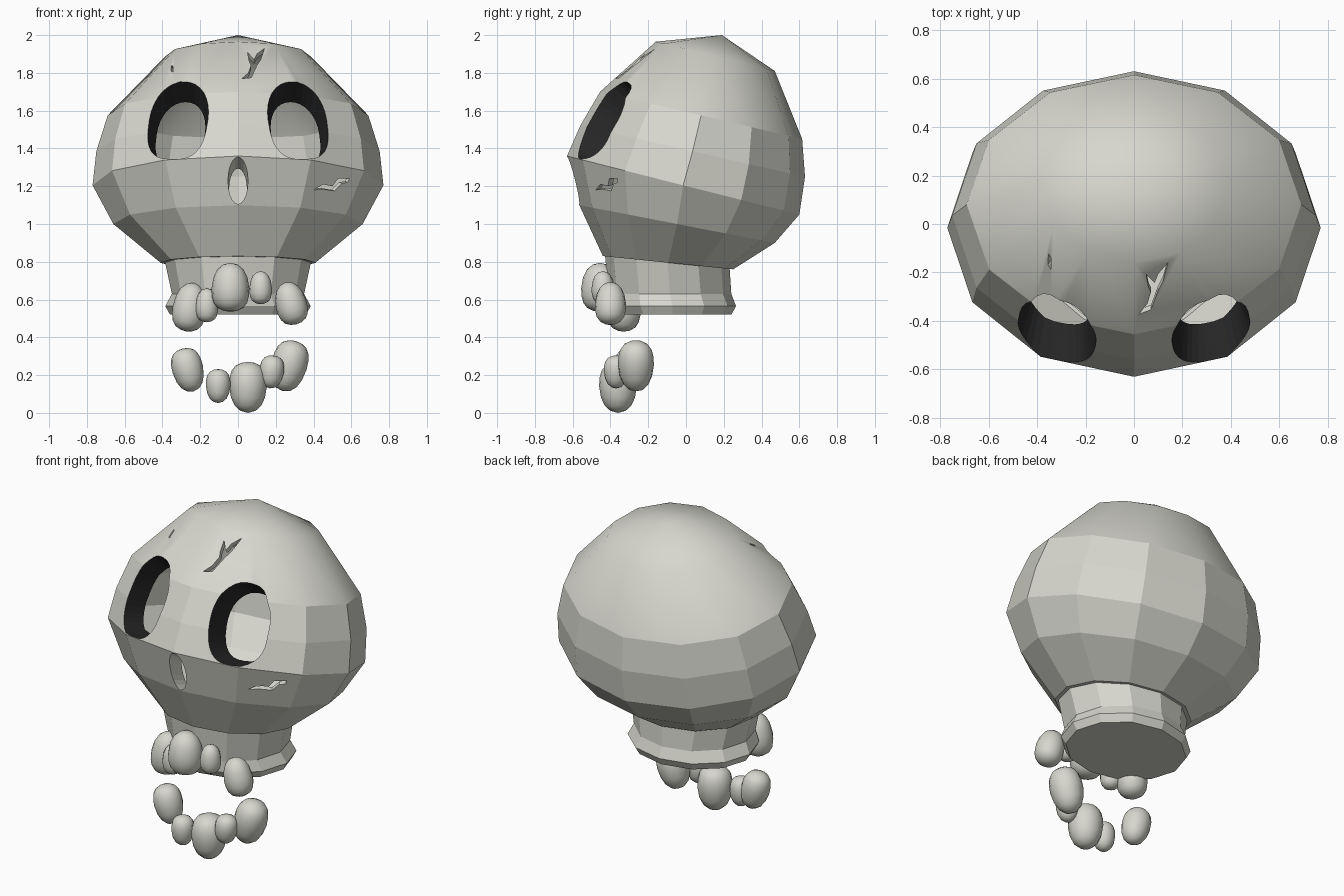
import bpy, bmesh, math
from mathutils import Vector
from mathutils.bvhtree import BVHTree

cube = bpy.data.objects.get("Cube")
if cube:
    bpy.data.objects.remove(cube, do_unlink=True)


def material(name, color):
    mat = bpy.data.materials.new(name)
    mat.use_nodes = True
    mat.diffuse_color = color
    mat.node_tree.nodes["Principled BSDF"].inputs["Base Color"].default_value = color
    return mat


bone = material("bone", (0.68, 0.68, 0.62, 1))
dark = material("socket_black", (0.02, 0.02, 0.02, 1))
WALL_BONE, WALL_DARK, FLOOR = 0, 1, 2
SIDES = 12


def make_object(name, bm, mats):
    mesh = bpy.data.meshes.new(name)
    bm.to_mesh(mesh)
    bm.free()
    for mat in mats:
        mesh.materials.append(mat)
    obj = bpy.data.objects.new(name, mesh)
    bpy.context.collection.objects.link(obj)
    return obj


def bridge(bm, upper, lower):
    n = len(upper)
    return [bm.faces.new((upper[i], upper[(i + 1) % n], lower[(i + 1) % n], lower[i]))
            for i in range(n)]


def tilted_ring(bm, half_width, y_front, z_front, y_back, z_back):
    front, back = Vector((0, y_front, z_front)), Vector((0, y_back, z_back))
    verts = []
    for i in range(SIDES):
        a = math.tau * i / SIDES
        p = front.lerp(back, (1 - math.cos(a)) / 2)
        p.x = half_width * math.sin(a)
        verts.append(bm.verts.new(p))
    return verts


# Skull: tilted twelve-sided dome, smooth on the crown, faceted below
bm = bmesh.new()
rings = [tilted_ring(bm, *r) for r in (
    (0.385, -0.16, 1.965, 0.47, 1.81),
    (0.69, -0.455, 1.70, 0.615, 1.45),
    (0.75, -0.56, 1.52, 0.63, 1.25),
    (0.77, -0.63, 1.36, 0.60, 1.05),
    (0.66, -0.565, 1.10, 0.47, 0.90),
    (0.41, -0.44, 0.83, 0.25, 0.76))]
pole = bm.verts.new((0, 0.19, 2.0))
crown = [bm.faces.new((pole, rings[0][(i + 1) % SIDES], rings[0][i])) for i in range(SIDES)]
for k, (upper, lower) in enumerate(zip(rings, rings[1:])):
    faces = bridge(bm, upper, lower)
    if k == 0:
        crown += faces
for face in crown:
    face.smooth = True
bm.faces.new(rings[-1])
bmesh.ops.recalc_face_normals(bm, faces=bm.faces)
surface = BVHTree.FromBMesh(bm)
skull = make_object("skull", bm, (bone, dark, bone))


# Openings: outlines projected onto the skull and pushed inward
def add_opening(bm, outline, inward, depth, taper, wall):
    hits = [surface.ray_cast(Vector((x, -2, z)), Vector((0, 1, 0)))[0] for x, z in outline]
    center = sum(hits, Vector()) / len(hits)
    push = Vector(inward).normalized()

    def layer(scale, offset):
        return [bm.verts.new(center + (h - center) * scale + push * offset) for h in hits]

    outer, inner = layer(2 - taper, -depth), layer(taper, depth)
    walls = bridge(bm, outer, inner)
    caps = [bm.faces.new(outer), bm.faces.new(inner)]
    for face in walls:
        face.material_index = wall
    for face in caps:
        face.material_index = FLOOR
    bmesh.ops.recalc_face_normals(bm, faces=walls + caps)
    bmesh.ops.triangulate(bm, faces=caps)


def soft(value, power):
    return math.copysign(abs(value) ** power, value)


def eye_outline(side, count=32):
    points = []
    for i in range(count):
        a = math.tau * i / count
        c, s = math.cos(a), math.sin(a)
        power = 0.95 if s > 0 else 0.7
        dz = 0.205 * soft(s, power)
        points.append((side * (0.315 + 0.155 * soft(c, power) - 0.15 * dz), 1.548 + dz))
    return points


cut = bmesh.new()
for side in (-1, 1):
    add_opening(cut, eye_outline(side), (-0.08 * side, 0.85, -0.45), 0.15, 0.82, WALL_DARK)
nose = [(0.053 * math.cos(math.tau * i / 20), 1.23 + 0.125 * math.sin(math.tau * i / 20))
        for i in range(20)]
add_opening(cut, nose, (0, 0.9, -0.4), 0.12, 0.9, WALL_BONE)
forehead_crack = [(0.02, 1.77), (0.07, 1.775), (0.1, 1.84), (0.12, 1.87), (0.14, 1.93),
                  (0.1, 1.9), (0.085, 1.87), (0.05, 1.91), (0.06, 1.86), (0.07, 1.84),
                  (0.055, 1.8)]
cheek_crack = [(0.4, 1.18), (0.45, 1.21), (0.5, 1.2), (0.53, 1.24), (0.59, 1.24),
               (0.58, 1.22), (0.55, 1.215), (0.51, 1.175), (0.45, 1.185)]
temple_chip = [(-0.355, 1.81), (-0.343, 1.805), (-0.343, 1.835), (-0.353, 1.84)]
add_opening(cut, forehead_crack, (0, 0.65, -0.75), 0.03, 1, WALL_BONE)
add_opening(cut, cheek_crack, (-0.5, 0.85, 0.2), 0.03, 1, WALL_BONE)
add_opening(cut, temple_chip, (0.4, 0.6, -0.7), 0.03, 1, WALL_BONE)
cutter = make_object("opening_cutter", cut, (bone, dark, bone))
cutter.hide_render = True

mod = skull.modifiers.new("openings", "BOOLEAN")
mod.operation = "DIFFERENCE"
mod.solver = "EXACT"
mod.object = cutter
bpy.context.view_layer.objects.active = skull
bpy.ops.object.modifier_apply(modifier=mod.name)
bpy.data.objects.remove(cutter, do_unlink=True)

# Remove the opening floors so the hollow inside shows, keep cut edges sharp
bm = bmesh.new()
bm.from_mesh(skull.data)
floors = [f for f in bm.faces if f.material_index == FLOOR]
bmesh.ops.delete(bm, geom=floors, context="FACES")
for edge in bm.edges:
    pair = edge.link_faces
    if len(pair) == 2:
        if pair[0].smooth != pair[1].smooth or edge.calc_face_angle(0) > math.radians(50):
            edge.smooth = False
bm.to_mesh(skull.data)
bm.free()
skull.data.materials.pop(index=FLOOR)

# Upper jaw: short neck with a flared rim and flat underside
bm = bmesh.new()
rings = [tilted_ring(bm, *r) for r in (
    (0.39, -0.43, 0.85, 0.23, 0.78),
    (0.35, -0.41, 0.63, 0.24, 0.63),
    (0.385, -0.41, 0.565, 0.265, 0.565),
    (0.36, -0.38, 0.52, 0.24, 0.52))]
for upper, lower in zip(rings, rings[1:]):
    bridge(bm, upper, lower)
bm.faces.new(rings[0])
bm.faces.new(rings[-1])
bmesh.ops.recalc_face_normals(bm, faces=bm.faces)
make_object("upper_jaw", bm, (bone,))

# Teeth: egg shapes with a blunt root end and a narrow tip
EGG = [(0.2, -0.46), (0.35, -0.36), (0.45, -0.2), (0.5, 0.02), (0.49, 0.18),
       (0.44, 0.32), (0.34, 0.42), (0.18, 0.48)]


def add_tooth(name, location, width, height, lean, upper):
    bm = bmesh.new()
    loops = []
    for r, z in EGG:
        loops.append([bm.verts.new((r * width * math.cos(math.tau * i / 16),
                                    r * width * math.sin(math.tau * i / 16), z * height))
                      for i in range(16)])
    for low, high in zip(loops, loops[1:]):
        bridge(bm, high, low)
    for loop, end in ((loops[0], -0.5), (loops[-1], 0.5)):
        tip = bm.verts.new((0, 0, end * height))
        for i in range(16):
            bm.faces.new((tip, loop[i], loop[(i + 1) % 16]))
    bmesh.ops.recalc_face_normals(bm, faces=bm.faces)
    for face in bm.faces:
        face.smooth = True
    tooth = make_object(name, bm, (bone,))
    tooth.location = location
    tooth.rotation_euler = (math.pi if upper else 0, lean, 0)


UPPER = [((-0.255, -0.33, 0.56), 0.18, 0.26, 0.15),
         ((-0.165, -0.4, 0.57), 0.12, 0.18, 0),
         ((-0.04, -0.455, 0.665), 0.2, 0.26, 0),
         ((0.12, -0.44, 0.663), 0.12, 0.175, 0),
         ((0.28, -0.4, 0.58), 0.165, 0.23, -0.25)]
LOWER = [((-0.265, -0.3, 0.227), 0.165, 0.235, -0.25),
         ((-0.105, -0.39, 0.142), 0.13, 0.18, 0),
         ((0.053, -0.36, 0.135), 0.2, 0.27, 0),
         ((0.178, -0.37, 0.217), 0.13, 0.175, 0.1),
         ((0.27, -0.265, 0.248), 0.19, 0.275, 0.25)]
for row, teeth in (("upper", UPPER), ("lower", LOWER)):
    for i, tooth in enumerate(teeth):
        add_tooth(f"{row}_tooth_{i + 1}", *tooth, row == "upper")
